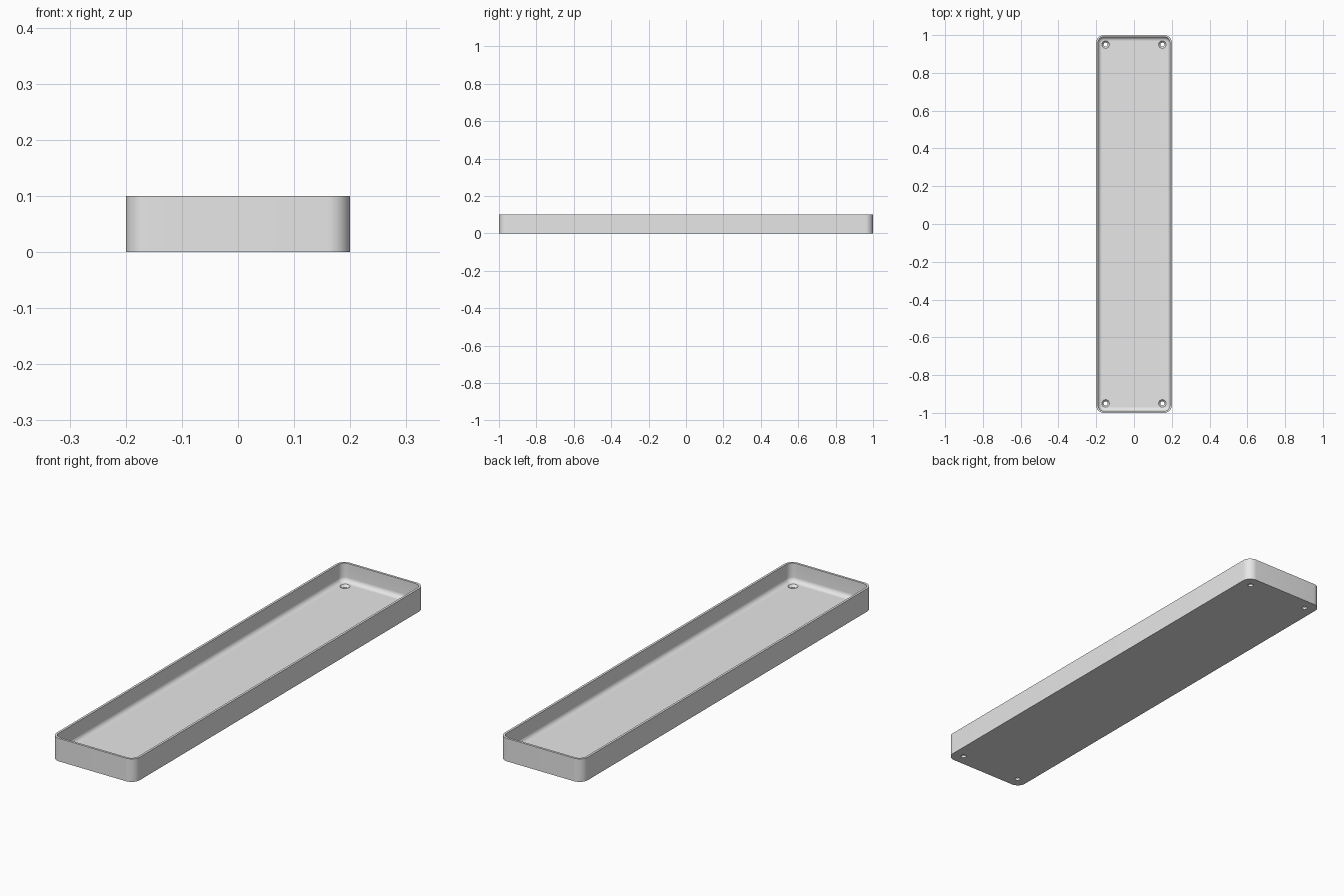
import bpy, bmesh, math

if "Cube" in bpy.data.objects:
    bpy.data.objects.remove(bpy.data.objects["Cube"], do_unlink=True)

HALF_X, HALF_Y, HEIGHT = 0.2, 1.0, 0.1
CORNER, WALL, FLOOR, FILLET = 0.04, 0.01, 0.02, 0.02
CORNER_STEPS, FILLET_STEPS = 12, 8

# Single plain grey material
grey = bpy.data.materials.new("plain_grey")
grey.use_nodes = True
colour = (0.8, 0.8, 0.8, 1)
grey.diffuse_color = colour
grey.node_tree.nodes["Principled BSDF"].inputs["Base Color"].default_value = colour


def make_object(name, bm):
    bmesh.ops.recalc_face_normals(bm, faces=bm.faces[:])
    mesh = bpy.data.meshes.new(name)
    bm.to_mesh(mesh)
    bm.free()
    mesh.materials.append(grey)
    obj = bpy.data.objects.new(name, mesh)
    bpy.context.collection.objects.link(obj)
    return obj


def rounded_ring(inset, z):
    """Rounded rectangle outline, moved inwards by inset, at height z."""
    radius = CORNER - inset
    points = []
    for quarter, (sx, sy) in enumerate([(1, 1), (-1, 1), (-1, -1), (1, -1)]):
        for i in range(CORNER_STEPS + 1):
            a = math.pi / 2 * (quarter + i / CORNER_STEPS)
            points.append((sx * (HALF_X - CORNER) + radius * math.cos(a),
                           sy * (HALF_Y - CORNER) + radius * math.sin(a), z))
    return points


def circle_ring(x, y, radius, z, steps=32):
    return [(x + radius * math.cos(2 * math.pi * i / steps),
             y + radius * math.sin(2 * math.pi * i / steps), z)
            for i in range(steps)]


def loft(bm, outlines):
    """Skin a list of outlines and cap both ends."""
    rings = [[bm.verts.new(p) for p in line] for line in outlines]
    for low, high in zip(rings, rings[1:]):
        for i in range(len(low)):
            j = (i + 1) % len(low)
            bm.faces.new((low[i], low[j], high[j], high[i]))
    bm.faces.new(rings[0])
    bm.faces.new(rings[-1])


# Tray: outer wall, rim, inner wall, floor fillet and floor
section = [(0, 0), (0, HEIGHT), (WALL, HEIGHT)]
for i in range(FILLET_STEPS + 1):
    a = math.pi / 2 * i / FILLET_STEPS
    section.append((WALL + FILLET * (1 - math.cos(a)),
                    FLOOR + FILLET * (1 - math.sin(a))))
bm = bmesh.new()
loft(bm, [rounded_ring(inset, z) for inset, z in section])
tray = make_object("tray", bm)

# Countersunk screw holes near the four corners
bm = bmesh.new()
for x in (-0.15, 0.15):
    for y in (-0.95, 0.95):
        loft(bm, [circle_ring(x, y, r, z) for r, z in
                  ((0.011, -0.01), (0.011, 0.01), (0.02, FLOOR), (0.02, FLOOR + 0.01))])
cutter = make_object("hole_cutter", bm)
cutter.hide_render = True

cut = tray.modifiers.new("screw_holes", "BOOLEAN")
cut.operation = "DIFFERENCE"
cut.solver = "EXACT"
cut.object = cutter

bpy.ops.object.select_all(action="DESELECT")
tray.select_set(True)
bpy.context.view_layer.objects.active = tray
bpy.ops.object.modifier_apply(modifier=cut.name)
bpy.data.objects.remove(cutter, do_unlink=True)
bpy.ops.object.shade_smooth_by_angle(angle=math.radians(30))
